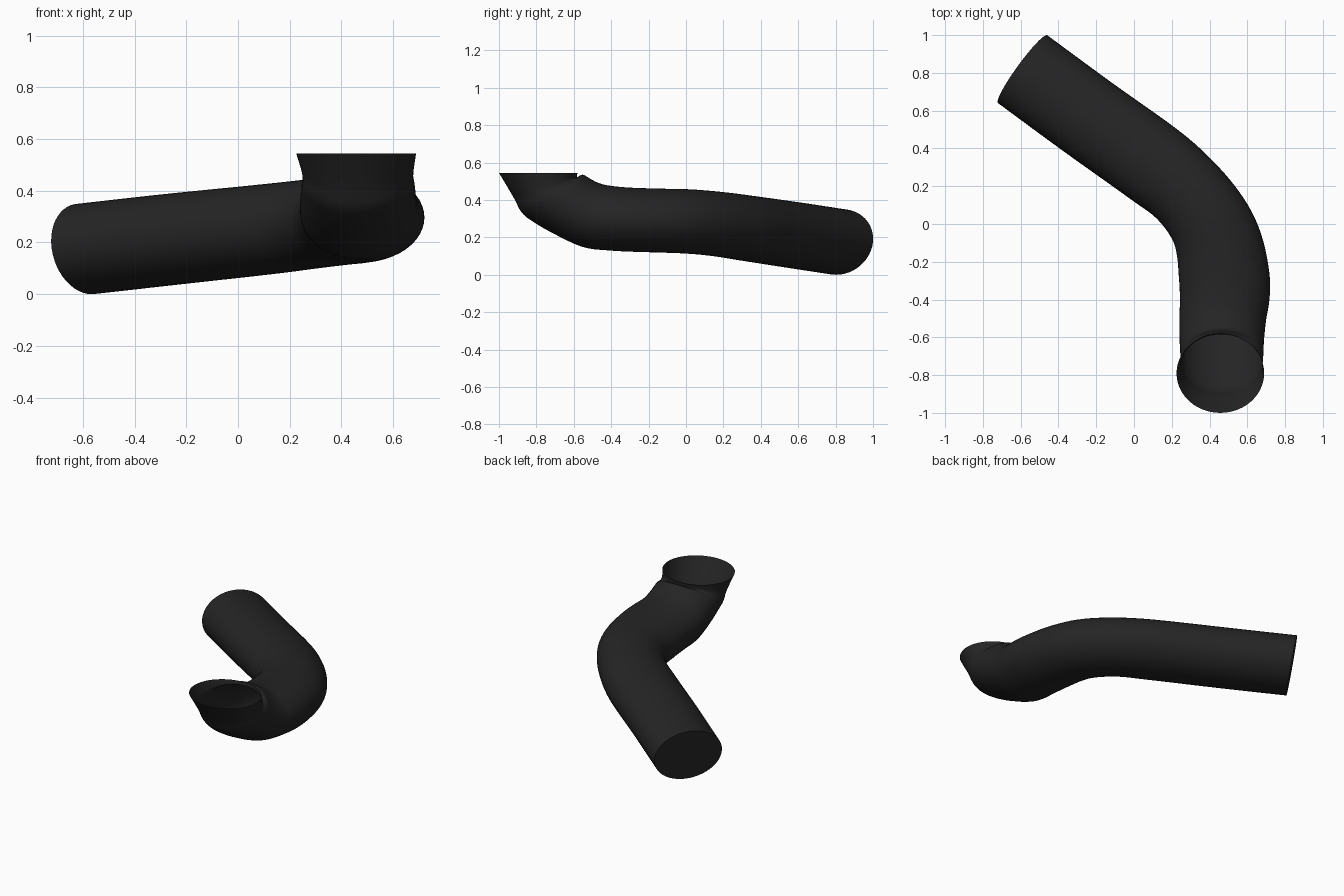
import bpy, bmesh, math
from mathutils import Vector

if "Cube" in bpy.data.objects:
    bpy.data.objects.remove(bpy.data.objects["Cube"], do_unlink=True)

SIDES = 48
STEPS = 5

rubber = bpy.data.materials.new("black_rubber")
rubber.use_nodes = True
colour = (0.018, 0.018, 0.018, 1)
rubber.diffuse_color = colour
rubber.node_tree.nodes["Principled BSDF"].inputs["Base Color"].default_value = colour

# Sections: x, y, z, half width, heading in degrees, lean of the top, half height
sections = [
    (-0.59, 0.82, 0.175, 0.222, -36, -0.03, 0.175),
    (-0.25, 0.57, 0.213, 0.222, -36, -0.03, 0.175),
    (0.10, 0.32, 0.25, 0.222, -36, -0.03, 0.173),
    (0.27, 0.18, 0.27, 0.213, -45, -0.02, 0.172),
    (0.39, 0.03, 0.284, 0.218, -60, -0.01, 0.172),
    (0.45, -0.11, 0.289, 0.23, -75, 0, 0.171),
    (0.478, -0.28, 0.294, 0.24, -87, 0, 0.171),
    (0.48, -0.40, 0.302, 0.237, -90, -0.01, 0.172),
    (0.47, -0.505, 0.318, 0.23, -90, -0.045, 0.17),
    (0.465, -0.605, 0.364, 0.224, -90, -0.095, 0.148),
    (0.465, -0.685, 0.41, 0.22, -90, -0.135, 0.125),
    (0.465, -0.728, 0.43, 0.217, -90, -0.152, 0.095),
    (0.463, -0.752, 0.467, 0.215, -90, -0.168, 0.057),
    (0.457, -0.79, 0.545, 0.232, -90, -0.21, 0),
]


def blend(a, b, c, d, t):
    """Smooth interpolation from b to c."""
    return b + 0.5 * t * (c - a + t * (2*a - 5*b + 4*c - d + t * (3*(b - c) + d - a)))


def smooth_sections(rows):
    last = len(rows) - 1
    for i in range(last):
        near = [rows[max(i - 1, 0)], rows[i], rows[i + 1], rows[min(i + 2, last)]]
        for s in range(STEPS):
            yield [blend(*column, s / STEPS) for column in zip(*near)]
    yield rows[last]


# Bent hose, lofted through the sections
bm = bmesh.new()
rings = []
for x, y, z, width, heading, lean, height in smooth_sections(sections):
    h = math.radians(heading)
    forward = Vector((math.cos(h), math.sin(h), 0))
    side = Vector((-forward.y, forward.x, 0))
    up = forward * lean + Vector((0, 0, height))
    ring = []
    for k in range(SIDES):
        a = math.tau * k / SIDES
        ring.append(bm.verts.new(Vector((x, y, z)) + side * width * math.cos(a) + up * math.sin(a)))
    rings.append(ring)
for r, s in zip(rings, rings[1:]):
    for k in range(SIDES):
        n = (k + 1) % SIDES
        bm.faces.new((r[k], r[n], s[n], s[k]))

# Flat closed end; the flared mouth stays open
bm.faces.new(rings[0][::-1])
bmesh.ops.recalc_face_normals(bm, faces=bm.faces[:])

mesh = bpy.data.meshes.new("bent_hose")
bm.to_mesh(mesh)
bm.free()
mesh.materials.append(rubber)
hose = bpy.data.objects.new("bent_hose", mesh)
bpy.context.collection.objects.link(hose)

bpy.ops.object.select_all(action="DESELECT")
hose.select_set(True)
bpy.context.view_layer.objects.active = hose
bpy.ops.object.shade_smooth_by_angle(angle=math.radians(40))
